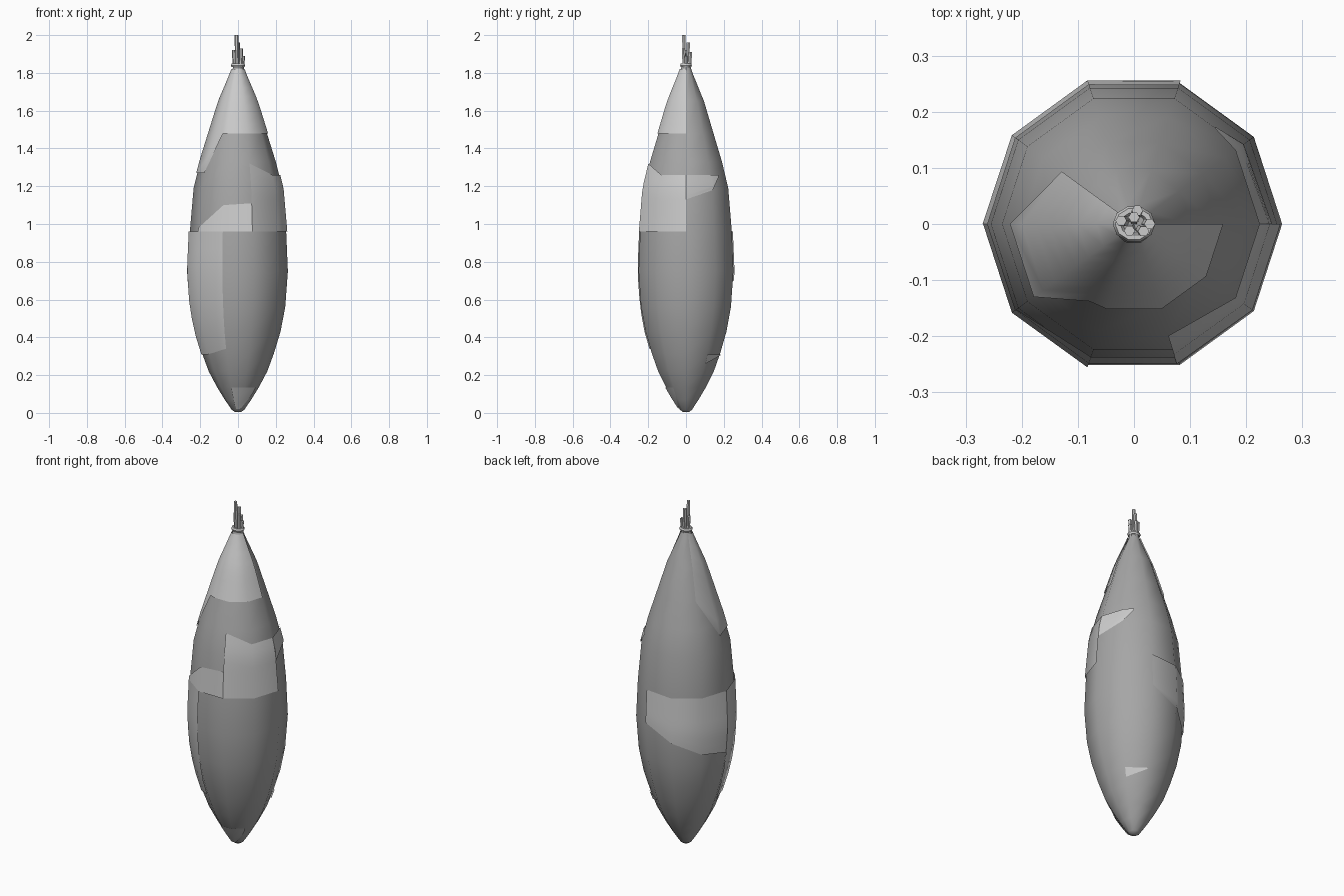
import bpy, bmesh, math
from mathutils import Vector

if "Cube" in bpy.data.objects:
    bpy.data.objects.remove(bpy.data.objects["Cube"])

# radius, height of the ten-sided bundle
PROFILE = [(0.015, 0.004), (0.032, 0.015), (0.07, 0.07), (0.11, 0.135), (0.155, 0.22), (0.19, 0.315),
           (0.225, 0.43), (0.25, 0.56), (0.264, 0.75), (0.255, 0.96), (0.235, 1.19),
           (0.20, 1.33), (0.153, 1.48), (0.10, 1.65), (0.036, 1.80), (0.022, 1.84)]

dark = bpy.data.materials.new("dark_leaf")
dark.diffuse_color = (0.38, 0.38, 0.38, 1)
dark.use_nodes = True
dark.node_tree.nodes["Principled BSDF"].inputs["Base Color"].default_value = dark.diffuse_color


def radius_at(z):
    for (r0, z0), (r1, z1) in zip(PROFILE, PROFILE[1:]):
        if z <= z1:
            return r0 + (r1 - r0) * max(0, z - z0) / (z1 - z0)
    return PROFILE[-1][0]


def polar(r, deg, z):
    a = math.radians(deg)
    return (r * math.cos(a), r * math.sin(a), z)


def finish(name, bm, angle=40, mat=None):
    bmesh.ops.remove_doubles(bm, verts=bm.verts, dist=1e-5)
    bmesh.ops.recalc_face_normals(bm, faces=bm.faces)
    me = bpy.data.meshes.new(name)
    bm.to_mesh(me)
    bm.free()
    ob = bpy.data.objects.new(name, me)
    bpy.context.collection.objects.link(ob)
    if mat:
        me.materials.append(mat)
    bpy.ops.object.select_all(action='DESELECT')
    ob.select_set(True)
    bpy.context.view_layer.objects.active = ob
    bpy.ops.object.shade_smooth_by_angle(angle=math.radians(angle))
    return ob


def tube(bm, rings):
    """Bridge closed rings of points and cap both ends."""
    rows = [[bm.verts.new(p) for p in ring] for ring in rings]
    n = len(rows[0])
    for a, b in zip(rows, rows[1:]):
        for i in range(n):
            bm.faces.new((a[i], a[(i + 1) % n], b[(i + 1) % n], b[i]))
    bm.faces.new(rows[0][::-1])
    bm.faces.new(rows[-1])


# inner bundle
bm = bmesh.new()
tube(bm, [[polar(r, 36 * k, z) for k in range(10)] for r, z in PROFILE])
finish("bundle_body", bm, 45, dark)


def leaf(name, spans, rows=7):
    """Overlapping leaf: one (angle, low z, high z) span per bundle edge."""
    bm = bmesh.new()
    cols = []
    for deg, lo, hi in spans:
        col = []
        for j in range(rows + 1):
            z = lo + (hi - lo) * j / rows
            col.append(bm.verts.new(polar(radius_at(z) + 0.006, deg, z)))
        cols.append(col)
    for a, b in zip(cols, cols[1:]):
        for j in range(rows):
            bm.faces.new((a[j], b[j], b[j + 1], a[j + 1]))
    # close up the triangle ends before welding
    bmesh.ops.remove_doubles(bm, verts=bm.verts, dist=1e-5)
    finish(name, bm, 45)


leaf("upper_leaf", [(144, 1.48, 1.82), (158, 1.48, 1.82)] and
     [(144, 1.48, 1.82), (180, 1.27, 1.82), (216, 1.27, 1.82), (240, 1.48, 1.82),
      (252, 1.48, 1.82), (288, 1.48, 1.82), (324, 1.48, 1.82), (360, 1.48, 1.82)])
leaf("middle_leaf", [(216, 0.96, 0.98), (252, 0.96, 1.10), (287, 0.96, 1.11)])
leaf("middle_leaf_side", [(287, 0.96, 1.32), (324, 0.96, 1.26), (360, 0.96, 1.26)])
leaf("middle_leaf_tip", [(0, 1.13, 1.26), (36, 1.18, 1.26), (50, 1.25, 1.26)])
leaf("lower_leaf", [(180, 0.31, 0.96), (216, 0.31, 0.96), (252, 0.34, 0.96)])
leaf("lower_leaf_back", [(72, 0.78, 0.97), (108, 0.70, 0.96), (144, 0.63, 0.96), (180, 0.60, 0.96)])
leaf("bottom_leaf", [(252, 0.02, 0.135), (288, 0.02, 0.135), (324, 0.10, 0.135)], 4)
leaf("small_leaf_chip", [(36, 0.26, 0.31), (72, 0.305, 0.31)], 2)

# stems poking out of the top: x, y, top height
STEMS = [(-0.008, -0.012, 2.0), (-0.023, 0.006, 1.92), (0.0, 0.012, 1.96),
         (0.017, -0.013, 1.93), (0.028, 0.0, 1.89), (0.006, 0.024, 1.91)]
for i, (x, y, top) in enumerate(STEMS):
    bm = bmesh.new()
    low = Vector((x * 0.6, y * 0.6, 1.77))
    tube(bm, [[Vector(polar(0.010, 60 * k, 0)) + c for k in range(6)]
              for c in (low, Vector((x, y, top)))])
    finish(f"stem_{i + 1}", bm, 30)

# tie around the neck
bpy.ops.mesh.primitive_torus_add(major_segments=10, minor_segments=6, major_radius=0.029,
                                 minor_radius=0.009, location=(0, 0, 1.84))
tie = bpy.context.object
tie.name = "neck_tie"
tie.scale = (1.0, 0.86, 1.3)
bpy.ops.object.shade_smooth_by_angle(angle=math.radians(40))
